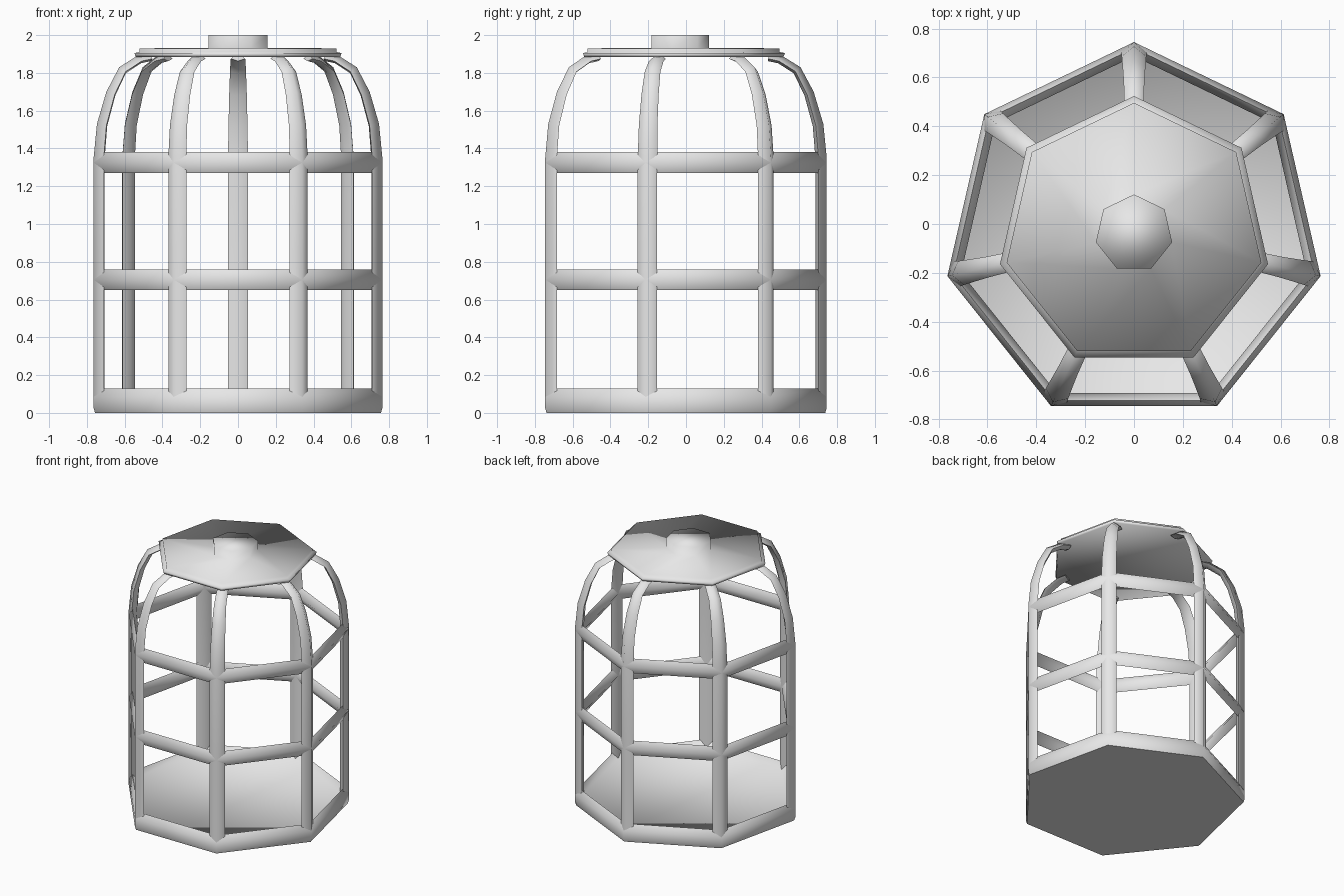
import bpy, bmesh, math
from mathutils import Vector

if "Cube" in bpy.data.objects:
    bpy.data.objects.remove(bpy.data.objects["Cube"], do_unlink=True)

SIDES = 7
R = 0.784          # corner radius of the cage
CENTRE_Y = -0.039  # moves the odd-sided outline to the middle

metal = bpy.data.materials.new("pale_grey")
metal.use_nodes = True
GREY = (0.8, 0.8, 0.8, 1)
metal.diffuse_color = GREY
metal.node_tree.nodes["Principled BSDF"].inputs["Base Color"].default_value = GREY


def place(i, radial, side, z):
    """Point at corner i, given radial distance, sideways offset and height."""
    a = math.pi / 2 + i * math.tau / SIDES
    c, s = math.cos(a), math.sin(a)
    return Vector((c * radial - s * side, s * radial + c * side + CENTRE_Y, z))


def finish(name, bm, angle):
    bmesh.ops.recalc_face_normals(bm, faces=bm.faces)
    for f in bm.faces:
        f.smooth = True
    for e in bm.edges:
        e.smooth = e.calc_face_angle(0) < math.radians(angle)
    mesh = bpy.data.meshes.new(name)
    bm.to_mesh(mesh)
    bm.free()
    mesh.materials.append(metal)
    ob = bpy.data.objects.new(name, mesh)
    bpy.context.collection.objects.link(ob)
    return ob


def lathe(name, profile, angle, closed=False):
    """Seven-sided turning of a profile; open ends are capped."""
    bm = bmesh.new()
    loops = [[bm.verts.new(place(i, r, 0, z)) for i in range(SIDES)] for r, z in profile]
    pairs = list(zip(loops, loops[1:]))
    if closed:
        pairs.append((loops[-1], loops[0]))
    else:
        bm.faces.new(loops[0])
        bm.faces.new(loops[-1])
    for a, b in pairs:
        for i in range(SIDES):
            j = (i + 1) % SIDES
            bm.faces.new((a[i], a[j], b[j], b[i]))
    return finish(name, bm, angle)


def corner_bar(name, corner, path):
    """Diamond-section bar following a radius/height path with a width factor."""
    bm = bmesh.new()
    rows = []
    for k, (r, z, w) in enumerate(path):
        a, b = path[max(k - 1, 0)], path[min(k + 1, len(path) - 1)]
        t = Vector((b[0] - a[0], b[1] - a[1])).normalized()
        inward = Vector((-t.y, t.x))
        row = []
        for depth, side in ((0, 0), (0.043, 0.053), (0.06, 0), (0.043, -0.053)):
            p = Vector((r, z)) + inward * depth * w
            row.append(bm.verts.new(place(corner, p.x, side * w, p.y)))
        rows.append(row)
    for a, b in zip(rows, rows[1:]):
        for i in range(4):
            j = (i + 1) % 4
            bm.faces.new((a[i], a[j], b[j], b[i]))
    bm.faces.new(rows[0])
    bm.faces.new(rows[-1])
    return finish(name, bm, 88)


# Base tray with a raised rim
lathe("base_tray", [(R - 0.008, 0), (R, 0.025), (R, 0.085), (R - 0.025, 0.13),
                    (R - 0.058, 0.085)], 70)

# Horizontal rings
for name, z in (("lower_ring", 0.705), ("upper_ring", 1.325)):
    lathe(name, [(R, z), (R - 0.025, z + 0.055), (R - 0.058, z), (R - 0.025, z - 0.055)],
          88, closed=True)

# Corner bars that bend inward to form the dome
bar_path = [(R, 0.06, 1), (R, 0.705, 1), (R, 1.35, 1), (0.766, 1.53, 0.95),
            (0.715, 1.7, 0.88), (0.645, 1.83, 0.8), (0.545, 1.892, 0.75),
            (0.48, 1.905, 0.72)]
for i in range(SIDES):
    corner_bar(f"corner_bar_{i + 1}", i, bar_path)

# Stepped roof plate with its knob, blended by smooth shading
lathe("roof", [(0.555, 1.885), (0.563, 1.905), (0.535, 1.91), (0.535, 1.93),
               (0.16, 1.932), (0.16, 2.0)], 120)
